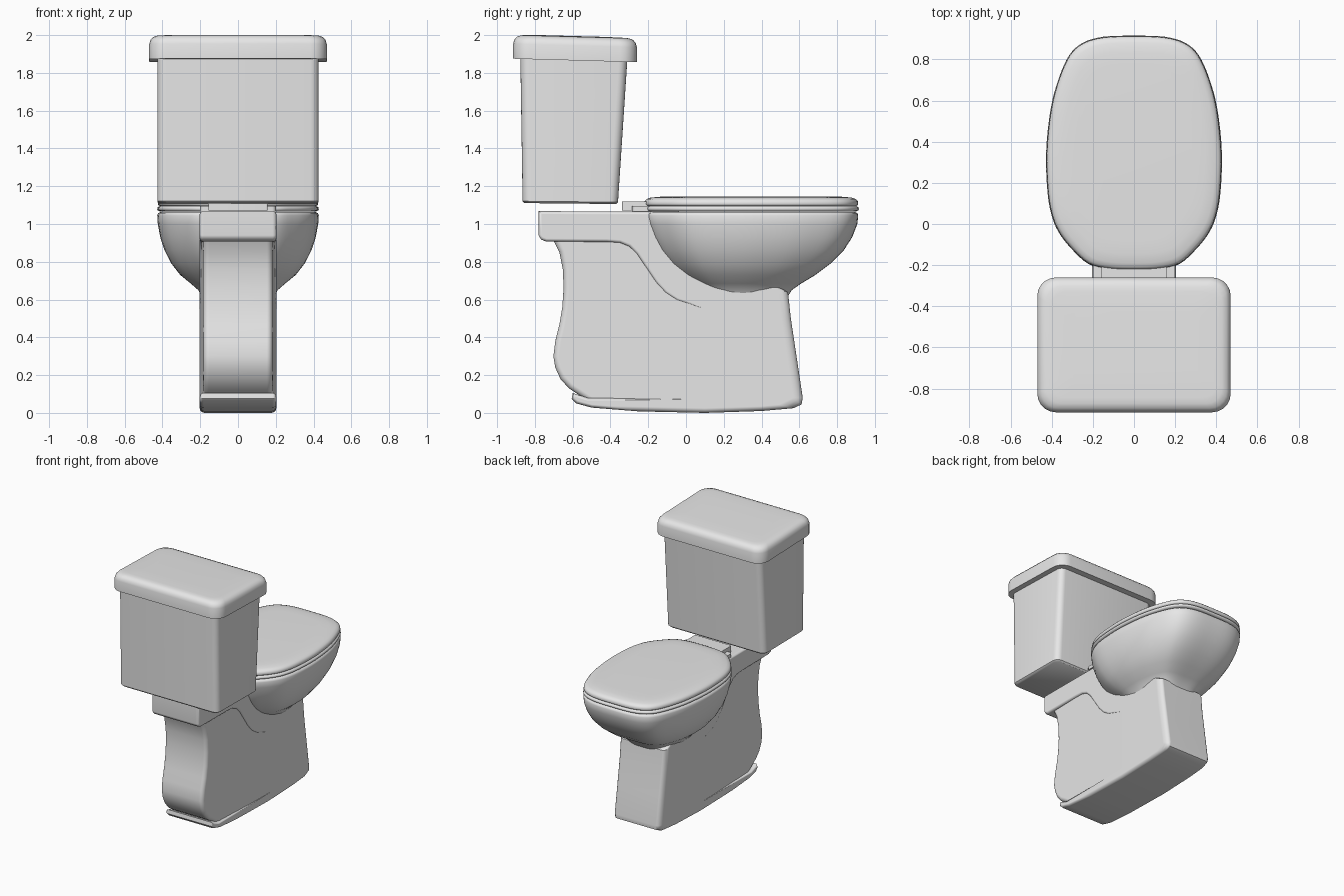
import bpy, bmesh, math
from mathutils import Vector

if "Cube" in bpy.data.objects:
    bpy.data.objects.remove(bpy.data.objects["Cube"])

mat = bpy.data.materials.new("grey ceramic")
mat.diffuse_color = (0.8, 0.8, 0.8, 1)
mat.use_nodes = True
mat.node_tree.nodes["Principled BSDF"].inputs["Base Color"].default_value = mat.diffuse_color


def finish(name, bm, angle=40):
    bmesh.ops.recalc_face_normals(bm, faces=bm.faces)
    me = bpy.data.meshes.new(name)
    bm.to_mesh(me)
    bm.free()
    me.materials.append(mat)
    ob = bpy.data.objects.new(name, me)
    bpy.context.collection.objects.link(ob)
    bpy.ops.object.select_all(action='DESELECT')
    ob.select_set(True)
    bpy.context.view_layer.objects.active = ob
    for m in ob.modifiers:
        bpy.ops.object.modifier_apply(modifier=m.name)
    bpy.ops.object.shade_smooth_by_angle(angle=math.radians(angle))
    return ob


def loft(name, rings, angle=40):
    """Skin a stack of closed rings and cap both ends."""
    bm = bmesh.new()
    vs = [[bm.verts.new(p) for p in r] for r in rings]
    n = len(vs[0])
    for a, b in zip(vs, vs[1:]):
        for i in range(n):
            j = (i + 1) % n
            bm.faces.new((a[i], a[j], b[j], b[i]))
    bm.faces.new(vs[0][::-1])
    bm.faces.new(vs[-1])
    return finish(name, bm, angle)


def rrect(hx, y0, y1, r, z, slope=0.0, seg=5):
    """Rounded rectangle ring; slope tilts it from back to front."""
    pts = []
    for cx, cy, a0 in ((hx - r, y1 - r, 0), (-hx + r, y1 - r, 90),
                       (-hx + r, y0 + r, 180), (hx - r, y0 + r, 270)):
        for k in range(seg + 1):
            a = math.radians(a0 + 90 * k / seg)
            x, y = cx + r * math.cos(a), cy + r * math.sin(a)
            pts.append((x, y, z + slope * (y + 0.59)))
    return pts


def smooth_closed(pts, sub=4):
    """Catmull-Rom through closed points."""
    out, n = [], len(pts)
    for i in range(n):
        p0, p1, p2, p3 = (Vector(pts[(i + k) % n]) for k in (-1, 0, 1, 2))
        for s in range(sub):
            t = s / sub
            out.append(0.5 * (2 * p1 + (p2 - p0) * t + (2 * p0 - 5 * p1 + 4 * p2 - p3) * t * t
                              + (3 * p1 - p0 - 3 * p2 + p3) * t ** 3))
    return out


def slab(name, profile, half_width, weight, width):
    """Extrude a side profile (y, z) across x, then round its edges by weight."""
    bm = bmesh.new()
    sides = [[bm.verts.new((s * half_width(y), y, z)) for y, z in profile] for s in (-1, 1)]
    a, b = sides
    n = len(a)
    for i in range(n):
        j = (i + 1) % n
        bm.faces.new((a[i], a[j], b[j], b[i]))
    bm.faces.new(a[::-1])
    bm.faces.new(b)
    layer = bm.edges.layers.float.new("bevel_weight_edge")
    for e in bm.edges:
        p, q = (v.co for v in e.verts)
        if p.x * q.x > 0:
            e[layer] = weight(p, q)
    ob = finish(name, bm, 180)
    m = ob.modifiers.new("round", 'BEVEL')
    m.limit_method = 'WEIGHT'
    m.width = width
    m.segments = 4
    m.use_clamp_overlap = False
    bpy.ops.object.modifier_apply(modifier=m.name)
    bpy.ops.object.shade_smooth_by_angle(angle=math.radians(40))
    w = ob.modifiers.new("flat sides", 'WEIGHTED_NORMAL')
    w.keep_sharp = True
    return ob


# Cistern with a slightly tapered depth
loft("cistern", [rrect(0.415, -0.855, -0.37, 0.04, 1.108, -0.01),
                 rrect(0.427, -0.865, -0.36, 0.045, 1.118, -0.01),
                 rrect(0.427, -0.877, -0.31, 0.045, 1.88, -0.01)])

# Cistern lid: sharp lower rim, rounded upper rim, slight tilt
loft("cistern_lid", [rrect(0.47 - d, -0.915 + d, -0.26 - d, 0.09 - d * 0.3, z, -0.028)
                     for z, d in ((1.866, 0.03), (1.866, 0), (1.945, 0), (1.967, 0.006),
                                  (1.983, 0.02), (1.991, 0.042), (1.993, 0.07), (1.995, 0.16))])

# Egg-shaped plan shared by bowl, seat and seat lid
half = [(0.15, 0.91), (0.25, 0.88), (0.315, 0.82), (0.365, 0.71), (0.405, 0.56), (0.427, 0.35),
        (0.42, 0.15), (0.397, 0.03), (0.36, -0.05), (0.30, -0.125), (0.22, -0.195), (0.12, -0.22)]
plan = smooth_closed([(0, 0.915)] + half + [(0, -0.225)] + [(-x, y) for x, y in half[::-1]])


def egg(z, hx, yb, yf):
    return [(p.x / 0.427 * hx, yb + (p.y + 0.225) / 1.14 * (yf - yb), z) for p in plan]


def egg_scaled(z, d):
    return egg(z, 0.427 - d, -0.225 + d, 0.915 - d)


# Bowl
loft("bowl", [egg(*r) for r in (
    (0.56, 0.17, 0.12, 0.50), (0.61, 0.19, 0.10, 0.535), (0.65, 0.21, 0.07, 0.56),
    (0.685, 0.25, 0.02, 0.61), (0.73, 0.305, -0.04, 0.685), (0.79, 0.352, -0.10, 0.765),
    (0.86, 0.388, -0.15, 0.835), (0.93, 0.411, -0.185, 0.88), (1.0, 0.424, -0.21, 0.907),
    (1.045, 0.427, -0.22, 0.912), (1.058, 0.422, -0.215, 0.907), (1.064, 0.41, -0.2, 0.895))], 60)

# Seat and closed seat lid
loft("seat", [egg_scaled(z, d) for z, d in
              ((1.066, 0.014), (1.072, 0.003), (1.078, 0), (1.088, 0.001), (1.094, 0.012))], 60)
loft("seat_lid", [egg_scaled(z, d) for z, d in
                  ((1.092, 0.018), (1.100, 0.006), (1.106, 0.003), (1.122, 0.006),
                   (1.132, 0.016), (1.139, 0.035), (1.144, 0.08), (1.146, 0.14))], 60)

# Hinge parts behind the seat
loft("seat_neck", [rrect(0.20, -0.285, -0.1, 0.02, z) for z in (1.066, 1.094)])
loft("hinge_block", [rrect(0.157, -0.338, -0.08, 0.008, z) for z in (1.072, 1.12)])

# Pedestal: shelf, front column and foot as one side profile around a recess
ped = [(-0.78, 1.068), (0.4, 1.063), (0.42, 0.7), (0.54, 0.64), (0.555, 0.5), (0.585, 0.3),
       (0.618, 0.08), (0.612, 0.045), (0.57, 0.025), (0.4, 0.01), (0.1, 0.0), (-0.25, 0.008),
       (-0.5, 0.028), (-0.58, 0.05), (-0.605, 0.075), (-0.6, 0.105), (-0.52, 0.08), (0.1, 0.073),
       (0.1, 0.55), (0.02, 0.57), (-0.05, 0.595), (-0.11, 0.635), (-0.16, 0.69), (-0.21, 0.765),
       (-0.26, 0.84), (-0.30, 0.88), (-0.35, 0.9), (-0.42, 0.905), (-0.74, 0.907),
       (-0.768, 0.918), (-0.78, 0.94)]


def ped_weight(p, q):
    if abs(p.y - 0.1) < 1e-3 and abs(q.y - 0.1) < 1e-3:
        return 0.0
    if min(p.y, q.y) > 0.5:
        return 1.0
    if min(p.y, q.y) > -0.5 and max(p.z, q.z) < 0.06:
        return 0.5
    return 0.32


slab("pedestal", ped, lambda y: 0.203, ped_weight, 0.05)

# Recessed rear trapway, fading flush towards the front
trap = [(0.12, 0.04), (-0.5, 0.05), (-0.575, 0.1), (-0.62, 0.13), (-0.665, 0.18), (-0.692, 0.24),
        (-0.702, 0.3), (-0.692, 0.38), (-0.67, 0.47), (-0.655, 0.56), (-0.648, 0.66),
        (-0.652, 0.76), (-0.67, 0.85), (-0.71, 0.93), (0.12, 0.93)]
slab("trapway", trap, lambda y: 0.2025 + 0.025 * min(0, y - 0.1),
     lambda p, q: 1.0 if max(p.y, q.y) < -0.48 else 0.0, 0.03)
